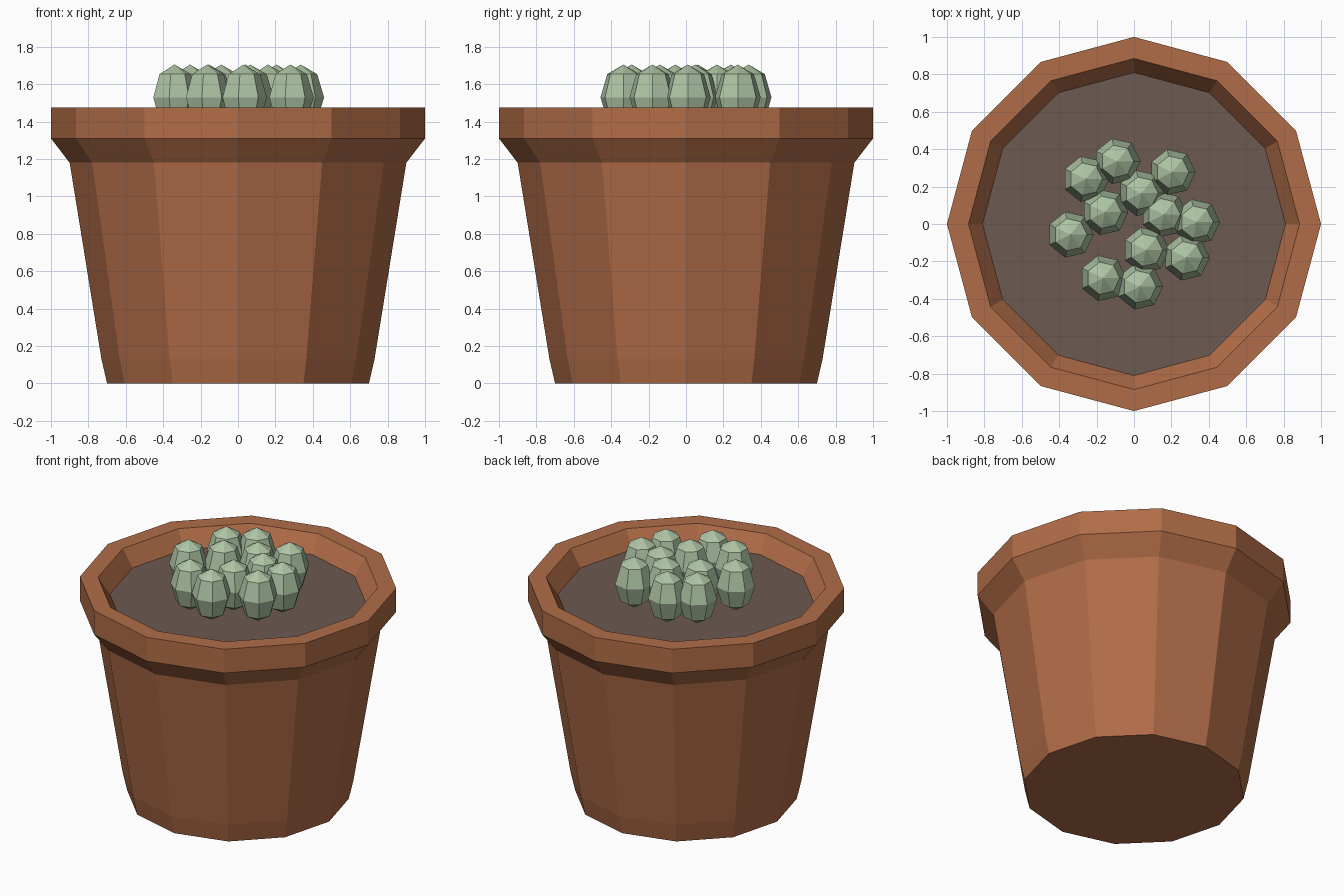
import bpy, bmesh, math

if "Cube" in bpy.data.objects:
    bpy.data.objects.remove(bpy.data.objects["Cube"])


def material(name, rgb):
    m = bpy.data.materials.new(name)
    m.diffuse_color = (*rgb, 1.0)
    m.use_nodes = True
    m.node_tree.nodes["Principled BSDF"].inputs["Base Color"].default_value = m.diffuse_color
    return m


def lathe(name, profile, sides, mat, location=(0, 0, 0)):
    """Revolve an (r, z) profile around z with flat faces; r = 0 makes a pole."""
    bm = bmesh.new()
    rings = []
    for r, z in profile:
        if r == 0:
            rings.append([bm.verts.new((0, 0, z))] * sides)
        else:
            rings.append([bm.verts.new((r * math.cos(a), r * math.sin(a), z))
                          for a in (2 * math.pi * i / sides for i in range(sides))])
    for low, high in zip(rings, rings[1:]):
        for i in range(sides):
            j = (i + 1) % sides
            corners = dict.fromkeys((low[i], low[j], high[j], high[i]))
            bm.faces.new(list(corners))
    me = bpy.data.meshes.new(name)
    bm.to_mesh(me)
    bm.free()
    me.materials.append(mat)
    ob = bpy.data.objects.new(name, me)
    ob.location = location
    bpy.context.collection.objects.link(ob)
    return ob


terracotta = material("terracotta", (0.44, 0.152, 0.064))
soil_brown = material("soil brown", (0.15, 0.10, 0.083))
cactus_green = material("cactus green", (0.42, 0.55, 0.37))

# Twelve-sided pot with flared rim and inner lip
lathe("pot", [(0, 0), (0.70, 0), (0.73, 0.13), (0.90, 1.18), (1.0, 1.31),
              (1.0, 1.475), (0.885, 1.475), (0.81, 1.36)], 12, terracotta)

# Soil disc
lathe("soil", [(0.81, 1.36), (0, 1.36)], 12, soil_brown)

# Cluster of small seven-sided cactus buds
k = math.sqrt(0.5)
R, H = 0.125, 0.175
bud = [(0, -H), (R * k, -H * k), (R, 0), (R * k, H * k), (0, H)]
spots = [(-0.09, 0.335), (-0.257, 0.24), (0.205, 0.277), (0.04, 0.165),
         (-0.155, 0.063), (0.16, 0.05), (0.335, 0.01), (-0.34, -0.057),
         (0.065, -0.14), (0.28, -0.18), (-0.165, -0.29), (0.03, -0.335)]
for n, (x, y) in enumerate(spots, 1):
    lathe(f"cactus_bud_{n}", bud, 7, cactus_green, (x, y, 1.53))
